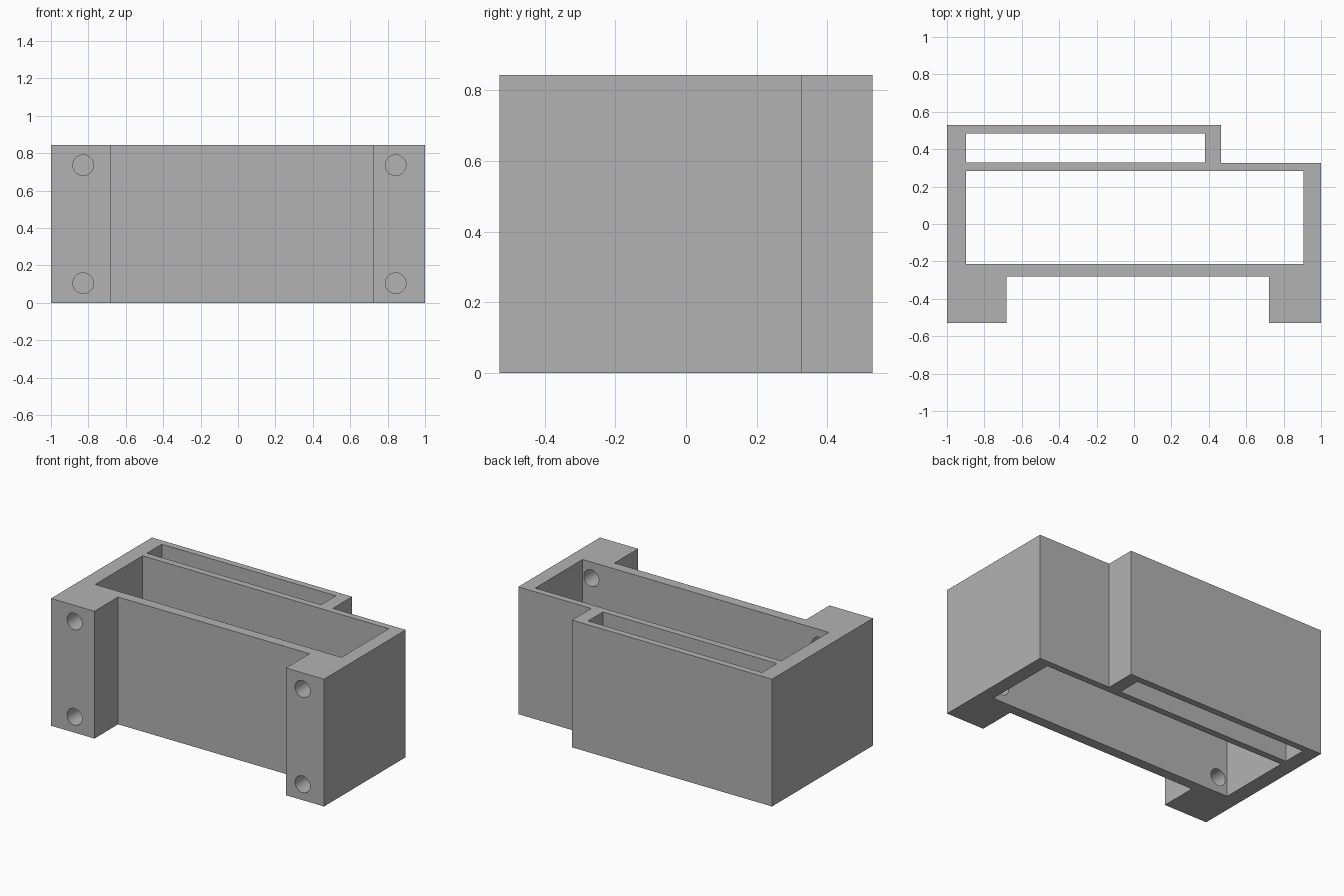
import bpy
import bmesh
from math import radians
from mathutils import Matrix, Vector

if "Cube" in bpy.data.objects:
    bpy.data.objects.remove(bpy.data.objects["Cube"], do_unlink=True)

HEIGHT = 0.843

grey = bpy.data.materials.new("plain grey")
grey.use_nodes = True
grey.diffuse_color = (0.45, 0.45, 0.45, 1)
grey.node_tree.nodes["Principled BSDF"].inputs["Base Color"].default_value = (0.45, 0.45, 0.45, 1)


def add_object(name, bm):
    bmesh.ops.recalc_face_normals(bm, faces=bm.faces)
    mesh = bpy.data.meshes.new(name)
    bm.to_mesh(mesh)
    bm.free()
    mesh.materials.append(grey)
    obj = bpy.data.objects.new(name, mesh)
    bpy.context.collection.objects.link(obj)
    return obj


def prism(name, outline, bottom, top):
    """Extrude a plan outline upwards."""
    bm = bmesh.new()
    face = bm.faces.new([bm.verts.new((x, y, bottom)) for x, y in outline])
    result = bmesh.ops.extrude_face_region(bm, geom=[face])
    raised = [v for v in result["geom"] if isinstance(v, bmesh.types.BMVert)]
    bmesh.ops.translate(bm, verts=raised, vec=Vector((0, 0, top - bottom)))
    return add_object(name, bm)


def pocket(name, x0, x1, y0, y1):
    """Cutter that runs right through from top to bottom."""
    return prism(name, [(x0, y0), (x1, y0), (x1, y1), (x0, y1)], -0.2, HEIGHT + 0.2)


def bolt_hole(name, x, z):
    """Cutter through a front leg into the main pocket."""
    bm = bmesh.new()
    place = Matrix.Translation((x, -0.4, z)) @ Matrix.Rotation(radians(90), 4, "X")
    bmesh.ops.create_cone(bm, cap_ends=True, segments=48, radius1=0.055,
                          radius2=0.055, depth=0.6, matrix=place)
    return add_object(name, bm)


# Solid body: stepped back, two mounting legs in front
body = prism("holder_body", [
    (-1, -0.528), (-0.682, -0.528), (-0.682, -0.281), (0.721, -0.281),
    (0.721, -0.528), (1, -0.528), (1, 0.327), (0.466, 0.327),
    (0.466, 0.528), (-1, 0.528)], 0, HEIGHT)

# Large and narrow pockets, and four bolt holes
cutters = [pocket("main_pocket", -0.897, 0.907, -0.213, 0.283),
           pocket("rear_slot", -0.897, 0.379, 0.328, 0.484)]
for x in (-0.828, 0.843):
    for z in (0.105, 0.736):
        cutters.append(bolt_hole("bolt_hole", x, z))

for cutter in cutters:
    cutter.hide_render = True
    cut = body.modifiers.new(cutter.name, "BOOLEAN")
    cut.operation = "DIFFERENCE"
    cut.solver = "EXACT"
    cut.object = cutter

# Bake the cuts and remove the cutters
bpy.context.view_layer.update()
graph = bpy.context.evaluated_depsgraph_get()
baked = bpy.data.meshes.new_from_object(body.evaluated_get(graph))
body.modifiers.clear()
body.data = baked
for cutter in cutters:
    bpy.data.objects.remove(cutter, do_unlink=True)

# Smooth hole walls, sharp box edges
bpy.ops.object.select_all(action="DESELECT")
body.select_set(True)
bpy.context.view_layer.objects.active = body
bpy.ops.object.shade_smooth_by_angle(angle=radians(30))
